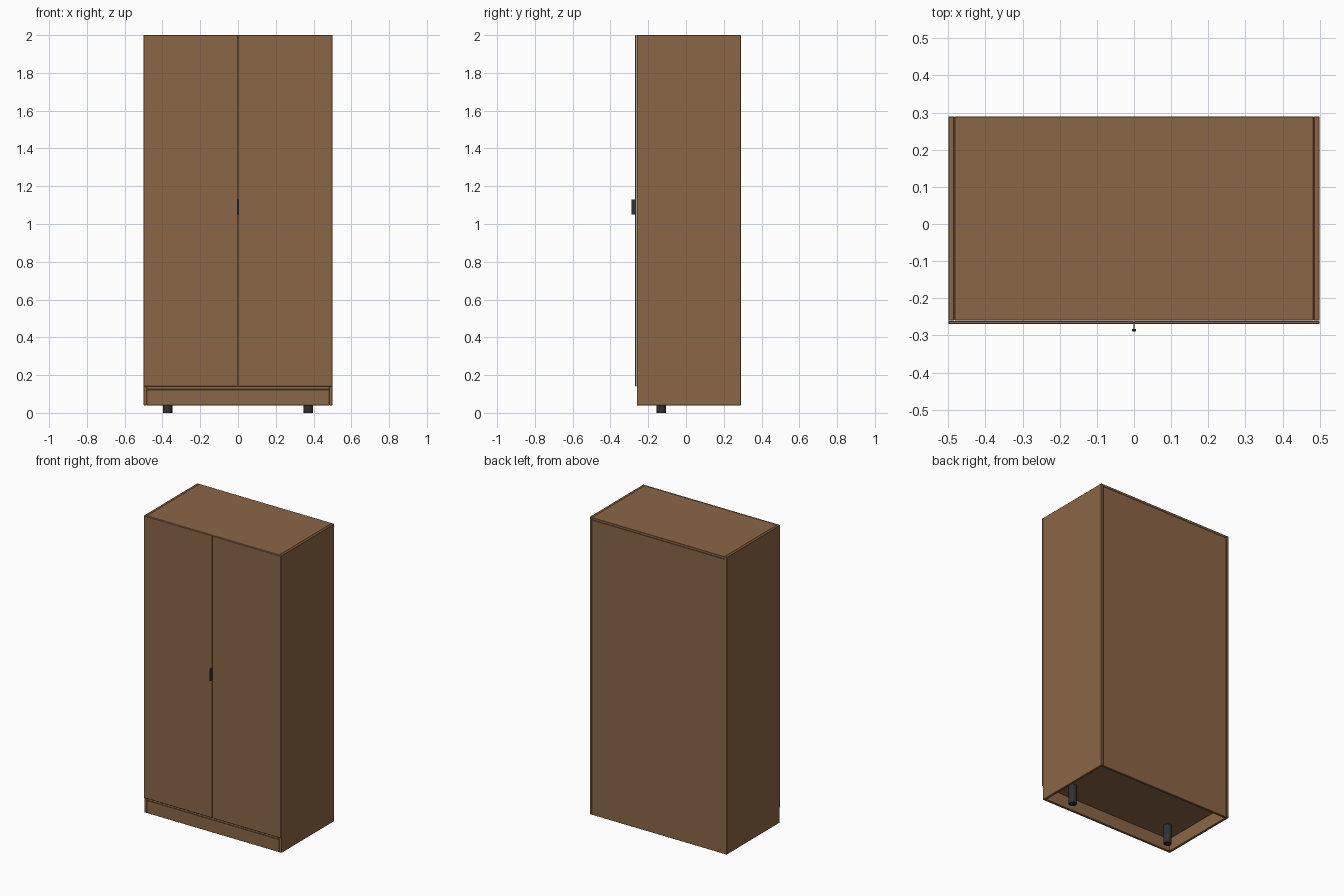
import bpy

cube = bpy.data.objects.get("Cube")
if cube:
    bpy.data.objects.remove(cube, do_unlink=True)


def material(name, colour):
    mat = bpy.data.materials.new(name)
    mat.use_nodes = True
    mat.diffuse_color = (*colour, 1)
    mat.node_tree.nodes["Principled BSDF"].inputs["Base Color"].default_value = (*colour, 1)
    return mat


wood = material("brown wood", (0.258, 0.133, 0.061))
black = material("black plastic", (0.03, 0.03, 0.032))


def panel(name, x, y, z, mat=wood, bevel=0.0015):
    """Box between the given (low, high) limits with softened edges."""
    spans = (x, y, z)
    bpy.ops.mesh.primitive_cube_add(size=1, location=[(a + b) / 2 for a, b in spans])
    obj = bpy.context.object
    obj.name = name
    obj.scale = [b - a for a, b in spans]
    bpy.ops.object.transform_apply(location=False, rotation=False, scale=True)
    obj.data.materials.append(mat)
    if bevel:
        mod = obj.modifiers.new("soft edges", 'BEVEL')
        mod.width = bevel
        mod.segments = 1
    return obj


W, T = 0.5, 0.016            # half width, board thickness
FRONT, BACK = -0.26, 0.29
BASE, FLOOR, TOP = 0.04, 0.14, 2.0
inner = (-W + T, W - T)

# Carcass
panel("top_panel", inner, (FRONT, BACK), (TOP - T, TOP))
panel("bottom_panel", inner, (FRONT, BACK - T), (FLOOR - T, FLOOR))
panel("back_panel", inner, (BACK - T, BACK), (BASE, TOP - T))
panel("plinth", inner, (FRONT, FRONT + T), (BASE, FLOOR - T))

# Mirrored sides, doors and front feet
for side, s in (("left", 1), ("right", -1)):
    panel(side + "_side", sorted((s * W, s * (W - T))), (FRONT, BACK), (BASE, TOP))
    panel(side + "_door", sorted((s * 0.0015, s * W)), (-0.269, FRONT - 0.001), (FLOOR, TOP))
    bpy.ops.mesh.primitive_cylinder_add(vertices=32, radius=0.025, depth=FLOOR - T,
                                        location=(s * 0.373, -0.13, (FLOOR - T) / 2))
    foot = bpy.context.object
    foot.name = side + "_foot"
    foot.data.materials.append(black)
    bpy.ops.object.shade_smooth_by_angle()

# Slim handle: thin stem with a wider grip
panel("handle_stem", (-0.002, 0.002), (-0.285, -0.262), (1.05, 1.13), black, 0)
panel("handle_grip", (-0.005, 0.005), (-0.289, -0.282), (1.05, 1.13), black, 0.001)
